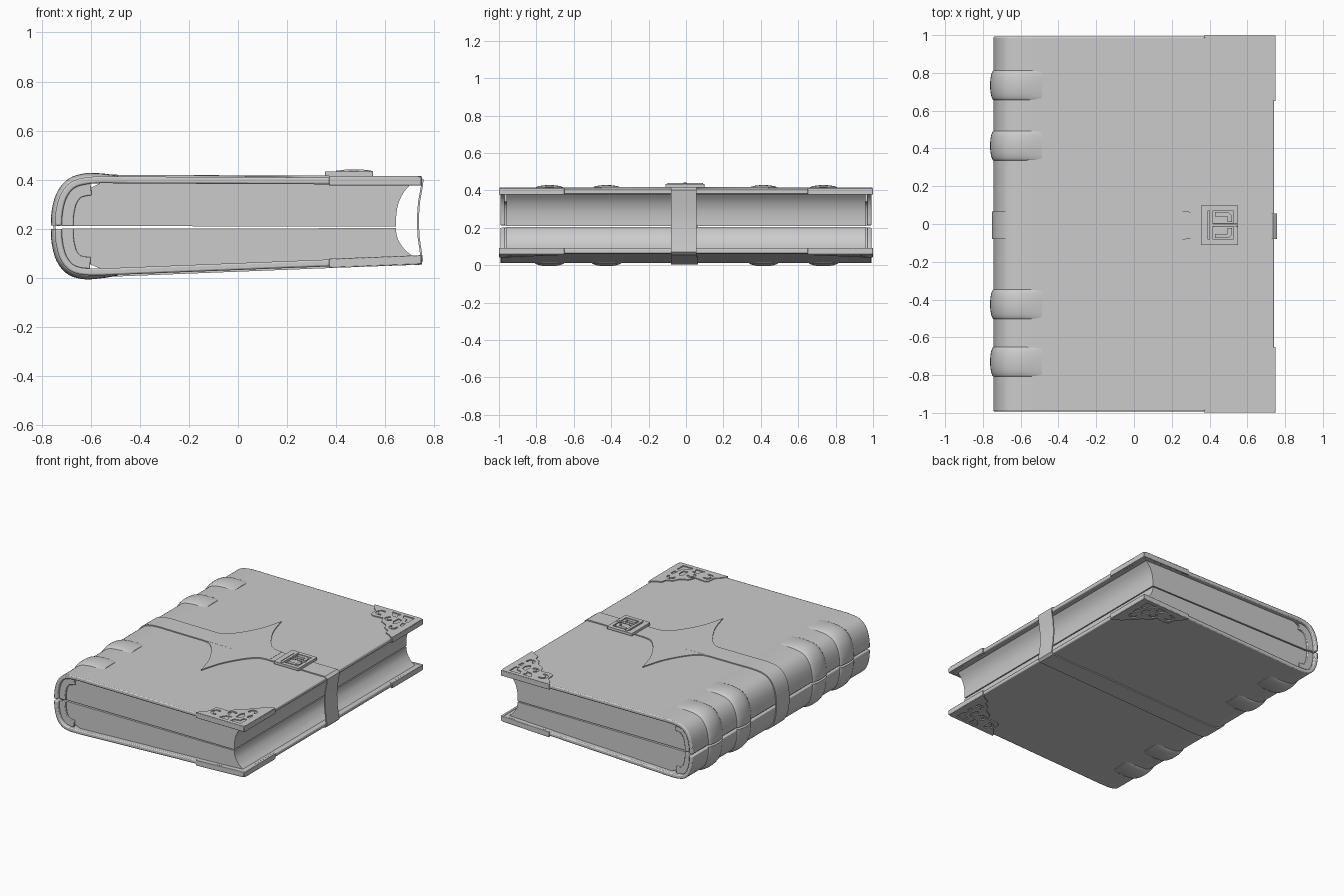
import bpy, bmesh, math
from mathutils import Vector, Matrix

if "Cube" in bpy.data.objects:
    bpy.data.objects.remove(bpy.data.objects["Cube"])


def finish(ob, bevel=0, mirror=False):
    bpy.ops.object.select_all(action='DESELECT')
    ob.select_set(True)
    bpy.context.view_layer.objects.active = ob
    if bevel:
        m = ob.modifiers.new("Bevel", 'BEVEL')
        m.width, m.segments, m.limit_method, m.angle_limit = bevel, 2, 'ANGLE', math.radians(50)
    if mirror:
        ob.modifiers.new("Mirror", 'MIRROR').use_axis = (False, True, False)
    bpy.ops.object.shade_smooth_by_angle(angle=math.radians(35))
    return ob


def loft(name, rings, closed=False, **kw):
    """Skin a list of closed rings; cap the ends unless the chain is closed."""
    bm = bmesh.new()
    vs = [[bm.verts.new(p) for p in r] for r in rings]
    n = len(vs[0])
    for i in range(len(vs) - (0 if closed else 1)):
        a, b = vs[i], vs[(i + 1) % len(vs)]
        for j in range(n):
            bm.faces.new((a[j], a[(j + 1) % n], b[(j + 1) % n], b[j]))
    if not closed:
        bm.faces.new(vs[0])
        bm.faces.new(vs[-1])
    bmesh.ops.recalc_face_normals(bm, faces=bm.faces)
    me = bpy.data.meshes.new(name)
    bm.to_mesh(me)
    bm.free()
    ob = bpy.data.objects.new(name, me)
    bpy.context.collection.objects.link(ob)
    return finish(ob, **kw)


def prism(name, prof, y0, y1, **kw):
    return loft(name, [[(x, y, z) for x, z in prof] for y in (y0, y1)], **kw)


def plate(name, loops, h, mat, **kw):
    """Flat plate from an outline and hole loops (filled 2D curve), placed by a matrix."""
    cu = bpy.data.curves.new(name, 'CURVE')
    cu.dimensions, cu.fill_mode, cu.extrude = '2D', 'BOTH', h / 2
    for pts in loops:
        s = cu.splines.new('POLY')
        s.points.add(len(pts) - 1)
        for p, q in zip(s.points, pts):
            p.co = (q[0], q[1], 0, 1)
        s.use_cyclic_u = True
    ob = bpy.data.objects.new(name, cu)
    bpy.context.collection.objects.link(ob)
    bpy.ops.object.select_all(action='DESELECT')
    ob.select_set(True)
    bpy.context.view_layer.objects.active = ob
    bpy.ops.object.convert(target='MESH')
    ob = bpy.context.view_layer.objects.active
    ob.data.transform(mat)
    return finish(ob, **kw)


def smooth(pts, n=4):
    """Catmull-Rom resampling of a 2D polyline."""
    P = [Vector(p) for p in pts]
    P = [P[0] * 2 - P[1]] + P + [P[-1] * 2 - P[-2]]
    out = []
    for a, b, c, d in zip(P, P[1:], P[2:], P[3:]):
        for k in range(n):
            t = k / n
            out.append(0.5 * (2 * b + (c - a) * t + (2 * a - 5 * b + 4 * c - d) * t * t
                              + (3 * b - a - 3 * c + d) * t ** 3))
    return out + [P[-2]]


def normals(pts, sign=1, closed=False):
    n, out = len(pts), []
    for i in range(n):
        a = pts[i - 1] if i or closed else pts[0]
        b = pts[(i + 1) % n] if closed else pts[min(i + 1, n - 1)]
        t = (b - a).normalized()
        out.append(Vector((-t.y, t.x)) * sign)
    return out


def offset(pts, d, sign=1):
    return [p + q * d for p, q in zip(pts, normals(pts, sign))]


# Outer cover profiles (x, z), from the spine split round to the fore-edge
UP = smooth([(-.745, .213), (-.742, .27), (-.725, .335), (-.69, .383), (-.64, .406),
             (-.56, .414), (-.45, .413), (-.2, .412), (.742, .408)])
LOW = smooth([(-.745, .2), (-.742, .145), (-.725, .08), (-.69, .034), (-.64, .014),
              (-.56, .011), (-.45, .015), (-.2, .025), (.742, .062)])
FORE_UP = [(.70, .379), (.672, .345), (.652, .30), (.644, .25), (.643, .21)]
FORE_LOW = [(.71, .09), (.68, .115), (.655, .15), (.645, .18), (.643, .203)]

for side, prof, sign, fore in (("upper", UP, 1, FORE_UP), ("lower", LOW, -1, FORE_LOW)):
    # Cover board with its half of the spine
    prism(side + "_cover", prof + offset(prof, -.028, sign)[::-1], -.993, .993, bevel=.007)
    # Page block with hollow fore-edge
    inner = [p for p in offset(prof, -.027, sign) if p.x < .6]
    flat = [p for p in offset(prof, -.055, sign) if p.x < -.62]
    block = flat + [p for p in inner if p.x > -.58] + smooth(fore, 3)
    prism(side + "_pages", block, -.96, .96)
    # Headbands between pages and spine
    arc = [p for p in prof if p.x < -.6]
    prism(side + "_headband", offset(arc, -.026, sign) + offset(arc, -.075, sign)[::-1],
          .955, .972, bevel=.004, mirror=True)
    # Raised spine bands
    nrm = normals(prof, sign)
    for k, yc in enumerate((.735, .415, -.425, -.73)):
        rings = []
        for p, q in zip(prof, nrm):
            if p.x > -.45:
                break
            f = min(1, max(0, (-.455 - p.x) / .15)) ** .7
            ring = []
            for j in range(13):
                v = -math.cos(math.pi * j / 12)
                d = -.004 + .021 * f * (1 - v * v) ** .5
                c = p + q * d
                ring.append((c.x, yc + .08 * v, c.y))
            rings.append(ring)
        loft(f"{side}_spine_band_{k + 1}", rings)

# Strap running all round the book
loop = offset(UP, .003)[:-1] + [Vector(p) for p in (
    (.735, .412), (.752, .400), (.748, .37), (.737, .31), (.732, .24), (.735, .17),
    (.745, .10), (.750, .07), (.738, .058))] + offset(LOW, .003, -1)[:-1][::-1]
rings = []
for p, q in zip(loop, normals(loop, 1, True)):
    a, b = p + q * .004, p - q * .004
    w = .065 if p.x < .4 else .056
    rings.append([(a.x, -.08, a.y), (a.x, w, a.y), (b.x, w, b.y), (b.x, -.08, b.y)])
loft("strap", rings, closed=True)

# Four-pointed star widening of the strap
q = smooth([(-.24, .071), (-.17, .082), (-.115, .13), (-.06, .21), (-.01, .31), (.03, .447)], 3)
up = [(p.x, p.y) for p in q] + [(.06 - p.x, p.y) for p in q[-2::-1]]
star = [(x, y - .007) for x, y in up] + [(x, -y - .007) for x, y in up[::-1]]
plate("strap_star", [star], .01, Matrix.Translation((0, 0, .413)))

# Corner mounts with cut-out scrollwork, each mirrored front to back
outline = [(.37, .998), (.395, .955), (.425, .93), (.43, .87), (.455, .855), (.53, .862),
           (.55, .815), (.60, .79), (.625, .745), (.665, .725), (.672, .69), (.71, .675),
           (.742, .65), (.748, .66), (.748, .98), (.735, .998)]


def crescent(cx, cy, r, a0, w=.014):
    t = [math.radians(a0 + i * 30) for i in range(9)]
    return [(cx + r * math.cos(a), cy + r * math.sin(a)) for a in t] + \
           [(cx + (r - w) * math.cos(a), cy + (r - w) * math.sin(a)) for a in t[::-1]]


holes = [crescent(.475, .92, .036, 60), crescent(.665, .785, .03, 150), crescent(.57, .875, .03, 100),
         [(.53, .97), (.60, .97), (.585, .94), (.60, .92), (.56, .925), (.545, .945)],
         [(.62, .97), (.70, .97), (.70, .90), (.675, .895), (.67, .93), (.63, .94)],
         [(.62, .91), (.65, .90), (.655, .86), (.63, .83), (.615, .86)],
         [(.675, .87), (.70, .87), (.70, .83), (.685, .825)]]
tilt = math.atan2(.037, .942)
for side, mat, sh in (("upper", Matrix.Translation((0, 0, .4105)), .3945),
                      ("lower", Matrix.Translation((.742, 0, .0600)) @ Matrix.Rotation(-tilt, 4, 'Y')
                       @ Matrix.Translation((-.742, 0, 0)), .075)):
    plate(side + "_corner_mount", [outline] + holes, .010, mat, mirror=True)
    # Folded rims over the board edges
    s = .037 if side == "lower" else 0
    zl = sh - s * .37 / .942
    prism(side + "_corner_end_rim", [(.37, zl - .018), (.745, sh - .018), (.745, sh + .018), (.37, zl + .018)],
          .985, .999, bevel=.003, mirror=True)
    prism(side + "_corner_fore_rim", [(.732, sh - .018), (.75, sh - .018), (.75, sh + .018), (.732, sh + .018)],
          .65, .998, bevel=.003, mirror=True)


# Buckle: frame, inner keeper, hinge bar and prong
def box(x0, x1, y0, y1):
    return [(x0, y0), (x1, y0), (x1, y1), (x0, y1)]


plate("buckle_frame", [box(.355, .55, -.11, .098), box(.392, .525, -.083, .071)], .018,
      Matrix.Translation((0, 0, .425)), bevel=.005)
plate("buckle_keeper", [[(.43, .063), (.50, .063), (.518, .045), (.518, .01), (.495, .01), (.495, .04),
                         (.43, .04)],
                        [(.43, -.075), (.50, -.075), (.518, -.057), (.518, -.022), (.495, -.022),
                         (.495, -.052), (.43, -.052)]], .014, Matrix.Translation((0, 0, .427)), bevel=.003)
plate("buckle_hinge_bar", [box(.40, .418, -.10, .09)], .016, Matrix.Translation((0, 0, .430)), bevel=.005)
prism("buckle_prong", [(.40, .428), (.42, .440), (.47, .443), (.53, .440), (.55, .434), (.55, .428),
                       (.47, .433)], -.014, .002, bevel=.003)
